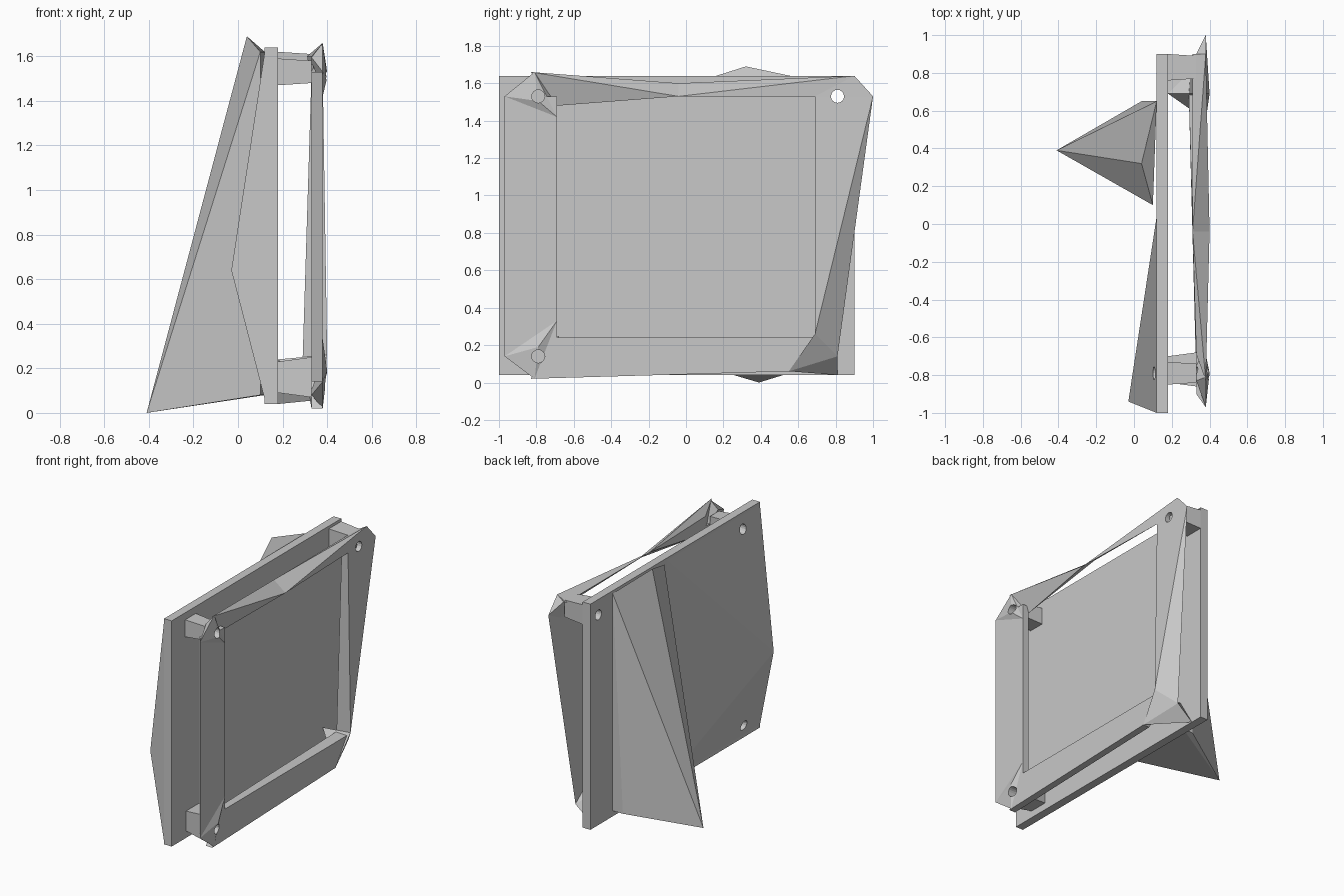
import bpy, bmesh
from math import pi
from itertools import product

old = bpy.data.objects.get("Cube")
if old:
    bpy.data.objects.remove(old, do_unlink=True)

# Shared levels across the depth, width and height
plate_back, plate_front = 0.12, 0.18
frame_back, frame_front, frame_tip = 0.33, 0.38, 0.4
near_end, near_out, near_hole, near_in = -1, -0.97, -0.79, -0.69
far_in, far_hole, far_end, far_out = 0.69, 0.81, 0.9, 1
base, low_hole, low_in = 0.04, 0.14, 0.24
high_in, high_hole, top = 1.48, 1.53, 1.64
lip = 0.02

grey = bpy.data.materials.new("plain_grey")
grey.use_nodes = True
color = (0.58, 0.58, 0.58, 1)
grey.diffuse_color = color
grey.node_tree.nodes["Principled BSDF"].inputs["Base Color"].default_value = color


def hull(name, points):
    """Faceted solid wrapped round a few corner points."""
    bm = bmesh.new()
    for point in points:
        bm.verts.new(point)
    bmesh.ops.convex_hull(bm, input=bm.verts[:])
    loose = [vert for vert in bm.verts if not vert.link_faces]
    bmesh.ops.delete(bm, geom=loose, context='VERTS')
    bmesh.ops.recalc_face_normals(bm, faces=bm.faces[:])
    mesh = bpy.data.meshes.new(name)
    bm.to_mesh(mesh)
    bm.free()
    mesh.materials.append(grey)
    part = bpy.data.objects.new(name, mesh)
    bpy.context.collection.objects.link(part)
    return part


def post(name, y, z, foot, head):
    """Tapered block from the plate to the frame."""
    ends = ((plate_front, foot), (frame_back, head))
    return hull(name, [(x, y + size * side, z + size * rise)
                       for x, size in ends
                       for side, rise in product((-1, 1), repeat=2)])


def drill(parts, y, z, radius=0.035):
    """Round bolt hole along x through each part."""
    bpy.ops.mesh.primitive_cylinder_add(vertices=16, radius=radius, depth=2,
                                        location=(0, y, z), rotation=(0, pi / 2, 0))
    cutter = bpy.context.object
    cutter.name = "hole_cutter"
    cutter.hide_render = True
    for part in parts:
        modifier = part.modifiers.new("hole", 'BOOLEAN')
        modifier.operation = 'DIFFERENCE'
        modifier.solver = 'EXACT'
        modifier.object = cutter
        bpy.ops.object.select_all(action='DESELECT')
        bpy.context.view_layer.objects.active = part
        part.select_set(True)
        bpy.ops.object.modifier_apply(modifier=modifier.name)
    bpy.data.objects.remove(cutter, do_unlink=True)


# Back plate with its shallow pyramid bulge
plate = hull("back_plate", product((plate_back, plate_front), (near_end, far_end), (base, top)))
rim = product((plate_back,), (near_end, base), (base + lip, top - lip))
bulge = hull("back_bulge", [(-0.03, -0.94, 0.64), *rim])

# Wedge-shaped stand, with a pointed foot and a ridge rising to its peak
foot, peak = (-0.41, 0.39, 0), (0.04, 0.32, 1.69)
stand_near, stand_far = 0.1, 0.65
stand_low, stand_high = base + lip, top - lip
hull("stand_wedge", [foot, peak,
                     (stand_near, stand_near + lip, stand_low + lip),
                     (stand_near, stand_near, stand_high),
                     (plate_back, stand_far, stand_high),
                     (plate_back, stand_far, stand_low + lip),
                     (base, stand_far, stand_low + lip)])

# Near side rail, narrower at the back
near_rail = hull("near_side_rail", [
    (x, y, z) for z in (low_hole, high_hole)
    for x, y in ((frame_front, near_out), (frame_front, near_in),
                 (frame_back, near_out + 0.07), (frame_back, near_in))])


def near_corner(name, edge, hole, inner, rail_end):
    """Pointed block at an end of the near side rail."""
    return hull(name, [(frame_front, near_out, hole),
                       (frame_front, near_hole - lip, edge),
                       (frame_tip, near_hole, (hole + inner) / 2),
                       (frame_front, near_in, rail_end),
                       (frame_back, near_in, inner),
                       (frame_back, near_hole - base, (edge + hole) / 2)])


near_top = near_corner("near_top_corner", top + lip, high_hole, high_in, high_in - 0.06)
near_low = near_corner("near_bottom_corner", lip, low_hole, low_in, low_in + 0.09)

# Top rail in two halves, meeting at a low ridge that swells forward
ridge = [(frame_tip, -base, high_hole), (frame_back - lip, -base, top - base)]
hull("top_rail_near_half", [
    *ridge, (frame_front, near_hole - base, top + lip),
    (frame_back, near_in, high_in), (frame_back, near_in, top - base)])
hull("top_rail_far_half", [
    *ridge, (frame_front, far_end, top), (frame_front, far_in, high_hole),
    (frame_back - lip, far_end, top - base)])

# Bottom rail, deeper and longer along its upper edge at the far end
far_toe = 0.55
inner_knee = (frame_back - base, far_in, low_in)
low_rail = hull("bottom_rail", [
    inner_knee, (frame_front, far_in, low_in),
    *((x, y, z) for x in (frame_back, frame_front)
      for y, z in ((near_hole - base, lip), (far_toe, base + lip), (near_in, low_in)))])

# Far side rail, leaning outward to its upper corner
heel = (0.3, far_hole, low_hole)
knee = (frame_tip, far_in, low_in + lip)
crown = (frame_front, far_out, high_hole)
far_rail = hull("far_side_rail", [
    crown, (frame_front, far_in, high_hole), (frame_back, far_in, high_hole),
    knee, inner_knee, heel])
far_top = hull("far_top_corner", [
    crown, (frame_front, far_end, top), (frame_front, far_in, high_hole),
    (frame_back, far_end, top - base), (frame_back, far_in, high_in),
    (frame_front - lip, far_end, high_in)])
hull("far_bottom_corner", [
    knee, inner_knee, heel, (frame_front, far_toe, base + lip),
    (plate_front, far_hole, base), (plate_front, far_in, low_in)])

# Posts between plate and frame
post("near_top_post", near_hole, high_hole, foot=0.06, head=0.05)
post("near_bottom_post", near_hole + lip, low_hole + lip, foot=0.07, head=0.09)
far_post = post("far_top_post", far_hole + lip, high_hole + lip, foot=0.07, head=0.06)

# Bolt holes at the corners
drill((plate, bulge, near_rail, near_top), near_hole, high_hole)
drill((plate, bulge, near_rail, near_low, low_rail), near_hole, low_hole)
drill((plate, far_post, far_top, far_rail), far_hole, high_hole)
